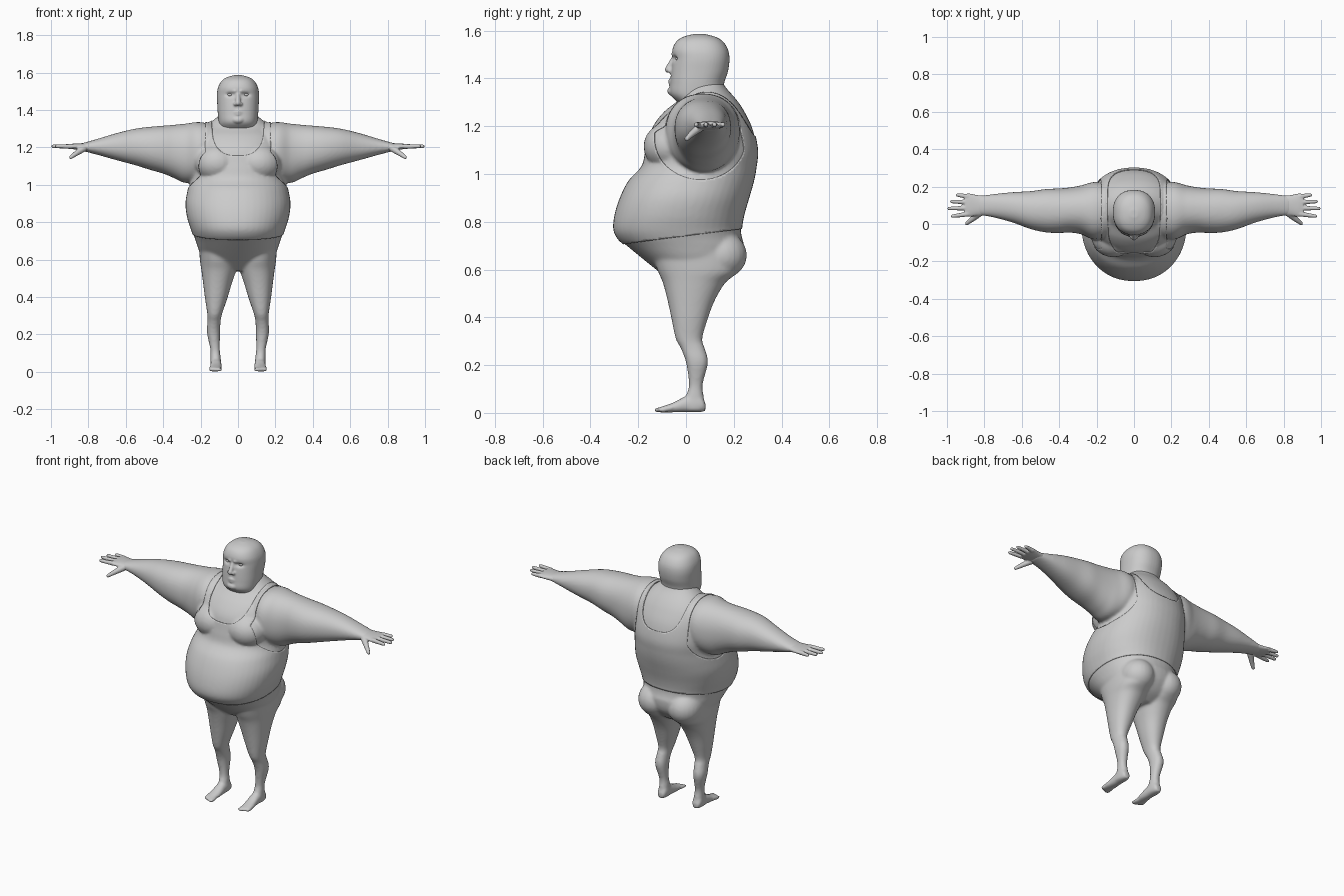
import bpy, bmesh, math
from mathutils import Vector, Matrix

if "Cube" in bpy.data.objects:
    bpy.data.objects.remove(bpy.data.objects["Cube"])


def spline(st, t):
    """Catmull-Rom through equal-length tuples."""
    i = min(int(t), len(st) - 2)
    f = t - i
    p = [st[max(0, min(len(st) - 1, k))] for k in (i - 1, i, i + 1, i + 2)]
    return [0.5 * (2 * b + (c - a) * f + (2 * a - 5 * b + 4 * c - d) * f * f
                   + (3 * b - a - 3 * c + d) * f ** 3) for a, b, c, d in zip(*p)]


def skin(bm, rings):
    """Closed tube through rings of points."""
    rings = [[bm.verts.new(p) for p in r] for r in rings]
    n = len(rings[0])
    for r, q in zip(rings, rings[1:]):
        for j in range(n):
            bm.faces.new((r[j], r[(j + 1) % n], q[(j + 1) % n], q[j]))
    bm.faces.new(rings[0])
    bm.faces.new(rings[-1])


def loft(bm, axis, st, power=2.2, n=48, sub=5):
    """Rounded sections along an axis; station = (t, lo1, hi1, lo2, hi2)."""
    rings = []
    for k in range((len(st) - 1) * sub + 1):
        t, a0, a1, b0, b1 = spline(st, k / sub)
        ring = []
        for j in range(n):
            c, s = math.cos(2 * math.pi * j / n), math.sin(2 * math.pi * j / n)
            u = (a0 + a1) / 2 + (a1 - a0) / 2 * math.copysign(abs(c) ** (2 / power), c)
            v = (b0 + b1) / 2 + (b1 - b0) / 2 * math.copysign(abs(s) ** (2 / power), s)
            ring.append({'x': (t, u, v), 'y': (u, t, v), 'z': (u, v, t)}[axis])
        rings.append(ring)
    skin(bm, rings)


def ball(bm, c, r):
    m = Matrix.Translation(c) @ Matrix.Diagonal((*r, 1))
    bmesh.ops.create_uvsphere(bm, u_segments=24, v_segments=16, radius=1, matrix=m)


def capsule(bm, p, q, r0, r1, n=16):
    """Round-ended tapered rod from p to q."""
    p, q = Vector(p), Vector(q)
    rot = (q - p).to_track_quat('Z', 'Y')
    rings = []
    for c, r, lats in ((p, r0, (-80, -60, -40, -20, 0)), (q, r1, (0, 20, 40, 60, 80))):
        for lat in map(math.radians, lats):
            rings.append([c + rot @ Vector((r * math.cos(lat) * math.cos(2 * math.pi * j / n),
                                            r * math.cos(lat) * math.sin(2 * math.pi * j / n),
                                            r * math.sin(lat))) for j in range(n)])
    skin(bm, rings)


def mirror(bm):
    d = bmesh.ops.duplicate(bm, geom=bm.verts[:] + bm.edges[:] + bm.faces[:])['geom']
    for v in d:
        if isinstance(v, bmesh.types.BMVert):
            v.co.x *= -1


def add_object(name, bm):
    me = bpy.data.meshes.new(name)
    bm.to_mesh(me)
    bm.free()
    for p in me.polygons:
        p.use_smooth = True
    ob = bpy.data.objects.new(name, me)
    bpy.context.collection.objects.link(ob)
    return ob


def fuse(name, bm, voxel, smooth):
    """Melt overlapping solids into one smooth skin."""
    bmesh.ops.recalc_face_normals(bm, faces=bm.faces[:])
    ob = add_object(name, bm)
    m = ob.modifiers.new("remesh", 'REMESH')
    m.mode, m.voxel_size = 'VOXEL', voxel
    s = ob.modifiers.new("smooth", 'SMOOTH')
    s.factor, s.iterations = 0.5, smooth
    me = bpy.data.meshes.new_from_object(ob.evaluated_get(bpy.context.evaluated_depsgraph_get()))
    ob.modifiers.clear()
    ob.data = me
    for p in me.polygons:
        p.use_smooth = True
    return ob


# Body: legs, feet, arms
bm = bmesh.new()
loft(bm, 'z', [(.01, .09, .148, -.01, .078), (.07, .092, .147, 0, .074), (.12, .097, .148, .012, .07),
               (.21, .096, .166, 0, .092), (.27, .093, .163, -.022, .079), (.31, .085, .164, -.043, .068),
               (.39, .058, .176, -.06, .09), (.47, .034, .186, -.077, .12), (.545, .01, .196, -.097, .165),
               (.60, .005, .204, -.12, .222), (.70, .005, .21, -.15, .21)])
loft(bm, 'y', [(.082, .1, .138, .008, .04), (.06, .09, .148, .002, .075), (.0, .088, .148, .002, .07),
               (-.05, .087, .152, .002, .045), (-.1, .09, .157, .002, .027), (-.118, .096, .15, .004, .022)])
for i in range(5):
    x = .098 + .0125 * i
    r = .0115 - .001 * i
    capsule(bm, (x, -.09, r + .003), (x, -.124 + .005 * i, r + .001), r, r)
ball(bm, (.1, .145, .66), (.1, .11, .1))
loft(bm, 'x', [(.08, -.05, .2, 1.06, 1.31), (.2, -.085, .225, 1.02, 1.335), (.28, -.056, .207, 1.01, 1.327),
               (.34, -.046, .196, 1.035, 1.321), (.40, -.048, .19, 1.06, 1.316), (.47, -.045, .187, 1.08, 1.31),
               (.55, -.028, .176, 1.105, 1.30), (.65, .008, .17, 1.132, 1.276), (.75, .035, .16, 1.16, 1.246),
               (.82, .046, .151, 1.178, 1.226), (.84, .05, .148, 1.182, 1.222)])
ball(bm, (.11, -.06, 1.115), (.12, .113, .1))
mirror(bm)
# Body: torso and belly
loft(bm, 'z', [(z, -w, w, f, b) for z, w, f, b in (
    (.54, .09, -.05, .12), (.58, .165, -.10, .185), (.64, .205, -.175, .232), (.70, .226, -.248, .243),
    (.73, .236, -.282, .235), (.77, .25, -.3, .23), (.83, .268, -.294, .24), (.90, .276, -.272, .26),
    (.97, .265, -.236, .28), (1.03, .25, -.182, .291), (1.10, .25, -.165, .297), (1.19, .242, -.143, .278),
    (1.26, .222, -.092, .245), (1.31, .175, -.03, .212), (1.36, .115, .0, .168), (1.39, .08, .02, .15))])
body = fuse("body", bm, .008, 7)

# Hands
bm = bmesh.new()
loft(bm, 'x', [(.79, .046, .15, 1.18, 1.226), (.84, .044, .155, 1.184, 1.222), (.88, .038, .163, 1.19, 1.22),
               (.905, .042, .16, 1.194, 1.217)])
for y0, y1, tip in ((.053, .042, .97), (.085, .083, .989), (.117, .12, .975), (.147, .155, .943)):
    capsule(bm, (.89, y0, 1.205), (tip, y1, 1.206), .0135, .0095)
capsule(bm, (.825, .058, 1.195), (.865, .025, 1.168), .019, .014)
capsule(bm, (.865, .025, 1.168), (.894, .003, 1.147), .014, .010)
mirror(bm)
fuse("hands", bm, .0045, 3)

# Head with brow, nose, lips and chin
bm = bmesh.new()
capsule(bm, (.016, -.051, 1.501), (.064, -.031, 1.507), .011, .009)
ball(bm, (.014, -.066, 1.432), (.011, .012, .010))
capsule(bm, (0, -.066, 1.391), (.024, -.059, 1.387), .009, .006)
capsule(bm, (0, -.065, 1.376), (.022, -.059, 1.379), .009, .006)
mirror(bm)
capsule(bm, (0, -.05, 1.485), (0, -.075, 1.437), .011, .014)
ball(bm, (0, -.052, 1.347), (.035, .026, .022))
loft(bm, 'z', [(z, -w, w, f, b) for z, w, f, b in (
    (1.25, .1, .02, .17), (1.30, .102, -.035, .165), (1.335, .104, -.066, .158), (1.38, .108, -.066, .16),
    (1.43, .111, -.062, .176), (1.48, .113, -.056, .182), (1.52, .107, -.057, .176),
    (1.555, .088, -.04, .154), (1.575, .06, -.008, .12), (1.586, .02, .035, .075))], power=2.3)
head = fuse("head", bm, .005, 3)
for v in head.data.vertices:          # eye sockets
    if v.co.y < 0:
        d = ((abs(v.co.x) - .043) / .02) ** 2 + ((v.co.z - 1.482) / .011) ** 2
        v.co.y += .014 * math.exp(-d)

# Eyes
bm = bmesh.new()
ball(bm, (.043, -.032, 1.482), (.014, .012, .009))
mirror(bm)
bmesh.ops.recalc_face_normals(bm, faces=bm.faces[:])
add_object("eyes", bm)


# Tank top: region of the body skin, lifted slightly
def inside(p):
    x = abs(p.x)
    hem = p.z - .742 - .125 * p.y
    neck = ((x / .14) ** 3 + (max(1.36 - p.z, 0) / .205) ** 3) ** (1 / 3) * .14 - .14
    dz = p.z - 1.15
    hole = math.hypot((p.y - .06) / .19, dz / (.175 if dz < 0 else .3)) * .18 - .18
    return min(hem, neck, max(hole, .175 - x), .3 - x)


bm = bmesh.new()
bm.from_mesh(body.data)
bm.normal_update()
val = {v: inside(v.co) for v in bm.verts}
bmesh.ops.delete(bm, geom=[f for f in bm.faces if sum(val[v] for v in f.verts) < 0], context='FACES')
normals = {v: v.normal.copy() for v in bm.verts}
for v in bm.verts:                    # pull ragged borders onto the outline
    if not v.is_boundary:
        continue
    for _ in range(3):
        f = inside(v.co)
        g = Vector([(inside(v.co + e) - f) / .001 for e in
                    (Vector((.001, 0, 0)), Vector((0, .001, 0)), Vector((0, 0, .001)))])
        g -= normals[v] * g.dot(normals[v])
        if g.length > .2:
            step = g * (f / g.length_squared)
            v.co -= step * min(1, .006 / max(step.length, 1e-6))
for v in bm.verts:
    v.co += normals[v] * .001
shirt = add_object("tank_top", bm)
sol = shirt.modifiers.new("cloth", 'SOLIDIFY')
sol.thickness, sol.offset = .004, 1
